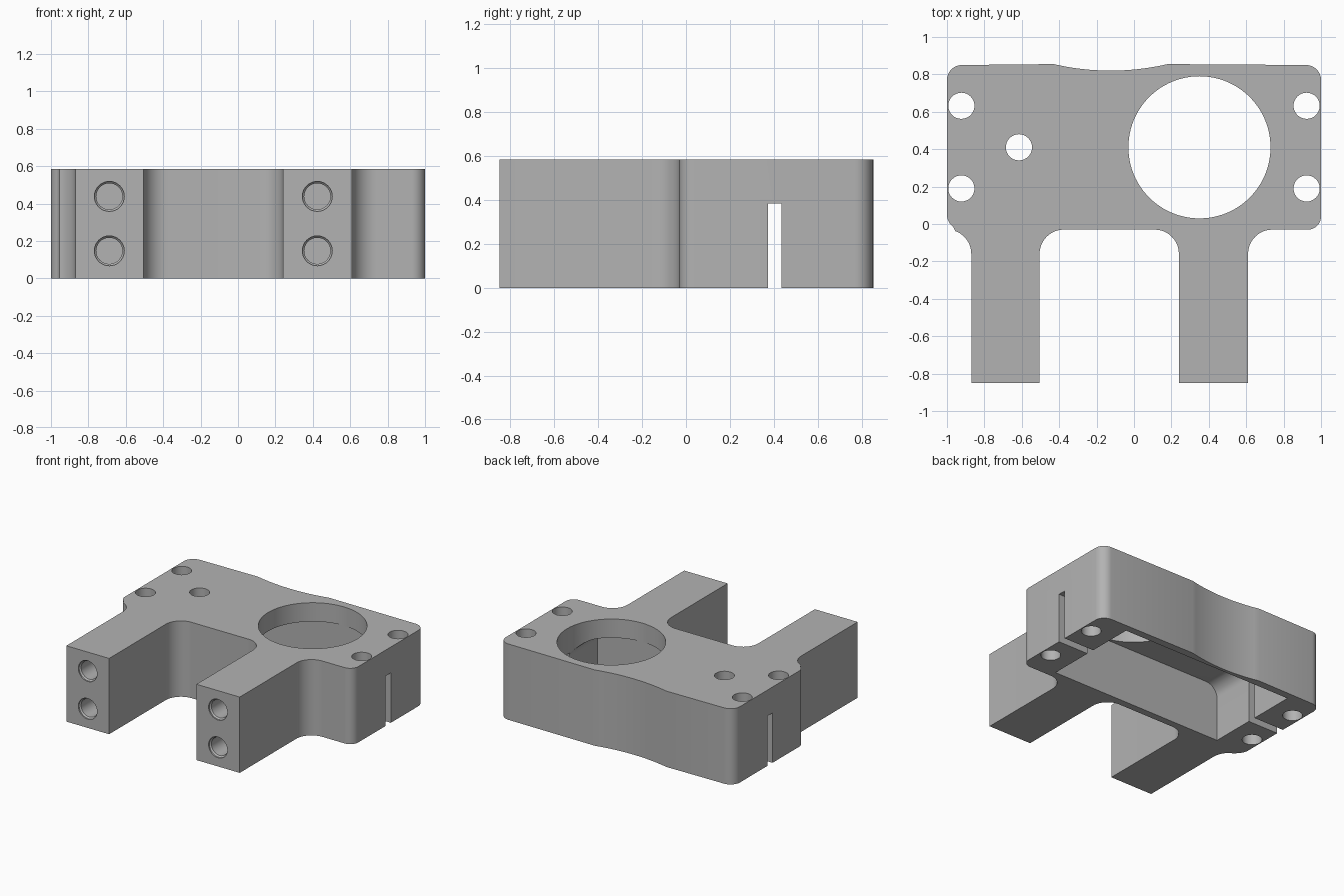
import bpy, bmesh, math

if "Cube" in bpy.data.objects:
    bpy.data.objects.remove(bpy.data.objects["Cube"])

HEIGHT = 0.585
grey = bpy.data.materials.new("light grey")
grey.diffuse_color = (0.45, 0.45, 0.45, 1)
grey.use_nodes = True
grey.node_tree.nodes["Principled BSDF"].inputs["Base Color"].default_value = grey.diffuse_color


def arc(cx, cy, r, a0, a1, n=12):
    """Points along a circular arc, angles in degrees."""
    return [(cx + r * math.cos(math.radians(a0 + (a1 - a0) * i / n)),
             cy + r * math.sin(math.radians(a0 + (a1 - a0) * i / n))) for i in range(n + 1)]


def prism(name, points, low, high, place):
    """Extrude a closed outline from low to high; place maps (u, v, w) to xyz."""
    bm = bmesh.new()
    a = [bm.verts.new(place(u, v, low)) for u, v in points]
    b = [bm.verts.new(place(u, v, high)) for u, v in points]
    bm.faces.new(a)
    bm.faces.new(b)
    for i in range(len(a)):
        j = (i + 1) % len(a)
        bm.faces.new((a[i], a[j], b[j], b[i]))
    bmesh.ops.recalc_face_normals(bm, faces=bm.faces)
    mesh = bpy.data.meshes.new(name)
    bm.to_mesh(mesh)
    bm.free()
    obj = bpy.data.objects.new(name, mesh)
    bpy.context.collection.objects.link(obj)
    mesh.materials.append(grey)
    return obj


def up(u, v, w):
    return (u, v, w)


def along_y(u, v, w):
    return (u, w, v)


def lathe_y(name, x, z, rings, n=32):
    """Round cutter along y from (y, radius) rings."""
    bm = bmesh.new()
    loops = [[bm.verts.new((x + r * math.cos(2 * math.pi * i / n), y,
                            z + r * math.sin(2 * math.pi * i / n))) for i in range(n)]
             for y, r in rings]
    for a, b in zip(loops, loops[1:]):
        for i in range(n):
            j = (i + 1) % n
            bm.faces.new((a[i], a[j], b[j], b[i]))
    bm.faces.new(loops[0])
    bm.faces.new(loops[-1])
    bmesh.ops.recalc_face_normals(bm, faces=bm.faces)
    mesh = bpy.data.meshes.new(name)
    bm.to_mesh(mesh)
    bm.free()
    obj = bpy.data.objects.new(name, mesh)
    bpy.context.collection.objects.link(obj)
    return obj


# Bracket plate with two legs and a shallow scoop in the back edge
scoop_r = 1.35
half = math.degrees(math.asin(0.305 / scoop_r))
outline = (
    arc(-0.92, 0.05, 0.08, 180, 235)
    + arc(-1.0, -0.16, 0.13, 70, 0)
    + [(-0.87, -0.85), (-0.505, -0.85)]
    + arc(-0.375, -0.16, 0.13, 180, 90)
    + arc(0.11, -0.16, 0.13, 90, 0)
    + [(0.24, -0.85), (0.61, -0.85)]
    + arc(0.74, -0.16, 0.13, 180, 90)
    + arc(0.93, 0.04, 0.07, -90, 0)
    + arc(0.92, 0.77, 0.08, 0, 90)
    + arc(-0.125, 0.82 + scoop_r, scoop_r, 270 + half, 270 - half, 16)
    + arc(-0.92, 0.77, 0.08, 90, 180)
)
bracket = prism("bracket_body", outline, 0, HEIGHT, up)

cutters = []
# Underside pocket with rounded upper ends
pocket = ([(-0.74, -0.1), (0.74, -0.1)] + arc(0.64, 0.34, 0.1, 0, 90, 8)
          + arc(-0.64, 0.34, 0.1, 90, 180, 8))
cutters.append(prism("pocket_cutter", pocket, 0.025, 0.795, along_y))

# Slot through both end walls
cutters.append(prism("slot_cutter", [(-1.2, -0.1), (1.2, -0.1), (1.2, 0.385), (-1.2, 0.385)],
                     0.373, 0.435, along_y))

# Large bore, corner bolt holes and the single inner hole
cutters.append(prism("bore_cutter", arc(0.35, 0.41, 0.38, 0, 360, 96)[:-1], 0.2, 0.8, up))
holes = [(sx * 0.923, y) for sx in (-1, 1) for y in (0.19, 0.632)] + [(-0.615, 0.41)]
for x, y in holes:
    cutters.append(prism("bolt_hole_cutter", arc(x, y, 0.07, 0, 360, 32)[:-1], -0.2, 0.8, up))

# Chamfered blind holes in the leg ends
for x in (-0.688, 0.424):
    for z in (0.147, 0.438):
        cutters.append(lathe_y("leg_hole_cutter", x, z,
                               [(-0.9, 0.08), (-0.84, 0.08), (-0.83, 0.07), (-0.45, 0.07)]))

for c in cutters:
    c.hide_render = True
    m = bracket.modifiers.new(c.name, 'BOOLEAN')
    m.operation = 'DIFFERENCE'
    m.solver = 'EXACT'
    m.object = c

# Apply the cuts, then remove the helpers
bpy.context.view_layer.objects.active = bracket
bracket.select_set(True)
for m in list(bracket.modifiers):
    bpy.ops.object.modifier_apply(modifier=m.name)
for c in cutters:
    bpy.data.objects.remove(c)
bpy.ops.object.shade_smooth_by_angle(angle=math.radians(25))
